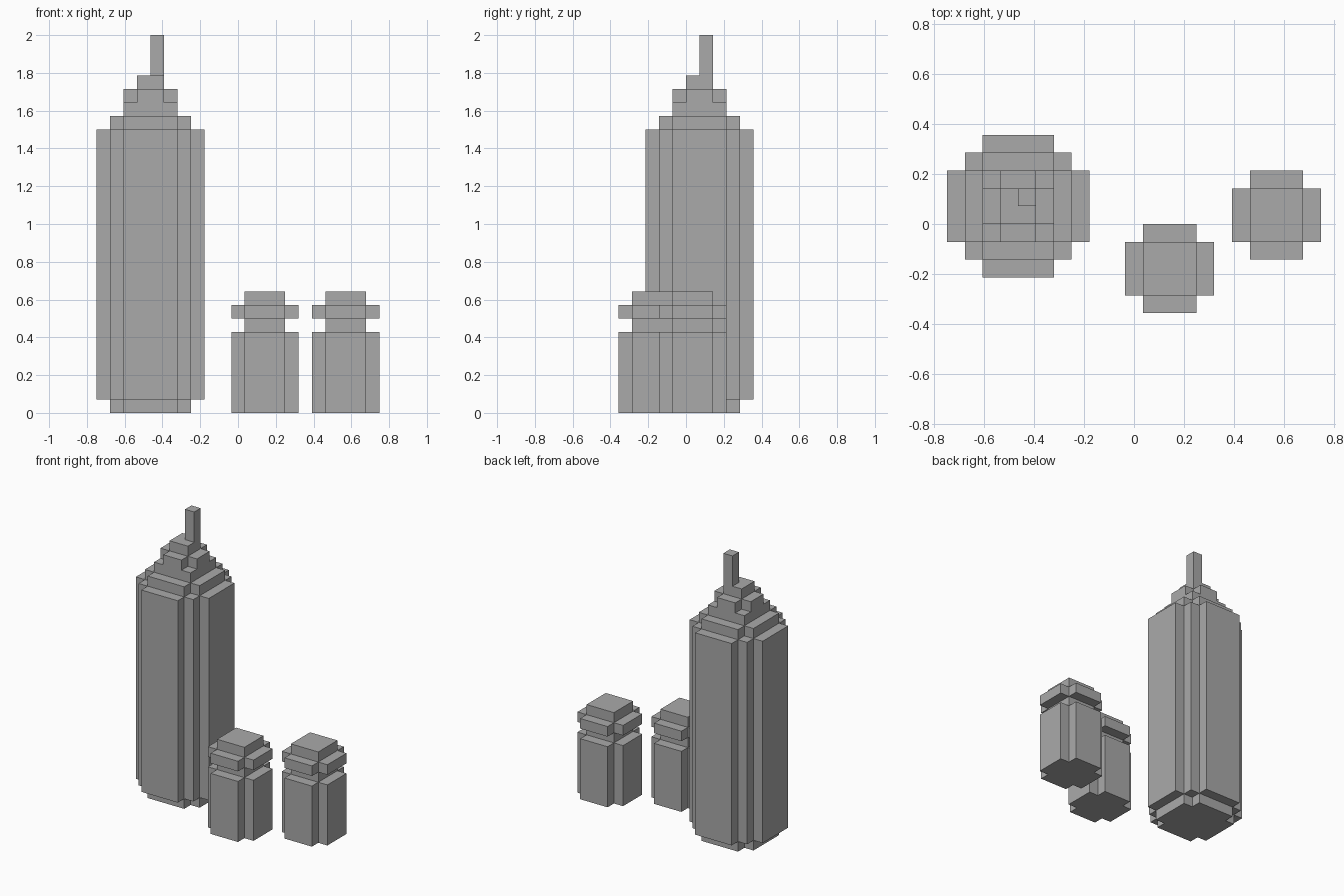
import bpy, bmesh

cube = bpy.data.objects.get("Cube")
if cube:
    bpy.data.objects.remove(cube, do_unlink=True)

U = 2 / 28  # block size; all dimensions below are in blocks

grey = bpy.data.materials.new("stone_grey")
grey.use_nodes = True
colour = (0.4, 0.4, 0.4, 1)
grey.diffuse_color = colour
grey.node_tree.nodes["Principled BSDF"].inputs["Base Color"].default_value = colour


def stepped_outline(widths):
    """Symmetric footprint with stepped corners; one width gives a square."""
    n = len(widths)
    quarter = []
    for i in range(n):
        quarter.append((widths[n - 1 - i] / 2, widths[i] / 2))
        if i < n - 1:
            quarter.append((widths[n - 2 - i] / 2, widths[i] / 2))
    outline = []
    for _ in range(4):
        outline += quarter
        quarter = [(-y, x) for x, y in quarter]
    return outline


def tier(name, centre, widths, bottom, top):
    """Extrude a stepped footprint between two heights."""
    cx, cy = centre
    bm = bmesh.new()
    base = bm.faces.new([bm.verts.new(((cx + x) * U, (cy + y) * U, bottom * U))
                         for x, y in stepped_outline(widths)])
    extruded = bmesh.ops.extrude_face_region(bm, geom=[base], use_keep_orig=True)["geom"]
    bmesh.ops.translate(bm, vec=(0, 0, (top - bottom) * U),
                        verts=[v for v in extruded if isinstance(v, bmesh.types.BMVert)])
    bmesh.ops.recalc_face_normals(bm, faces=bm.faces)
    mesh = bpy.data.meshes.new(name)
    bm.to_mesh(mesh)
    bm.free()
    mesh.materials.append(grey)
    bpy.context.collection.objects.link(bpy.data.objects.new(name, mesh))


# Tall tower: base, shaft and stepped crown
tower = (-6.5, 1)
tier("tower_base", tower, [4, 6], 0, 1)
tier("tower_shaft", tower, [4, 6, 8], 1, 21)
tier("tower_shoulder", tower, [4, 6], 21, 22)
tier("tower_crown_lower", tower, [4], 22, 23)
tier("tower_crown_upper", tower, [2, 4], 23, 24)
tier("tower_cap", tower, [2], 24, 25)

# Off-centre spire
tier("tower_spire", (tower[0] + 0.5, tower[1] + 0.5), [1], 25, 28)

# Two matching small towers
for side, centre in (("front", (2, -2.5)), ("left", (8, 0.5))):
    tier(side + "_turret_body", centre, [3, 5], 0, 6)
    tier(side + "_turret_neck", centre, [3], 6, 7)
    tier(side + "_turret_band", centre, [3, 5], 7, 8)
    tier(side + "_turret_cap", centre, [3], 8, 9)
